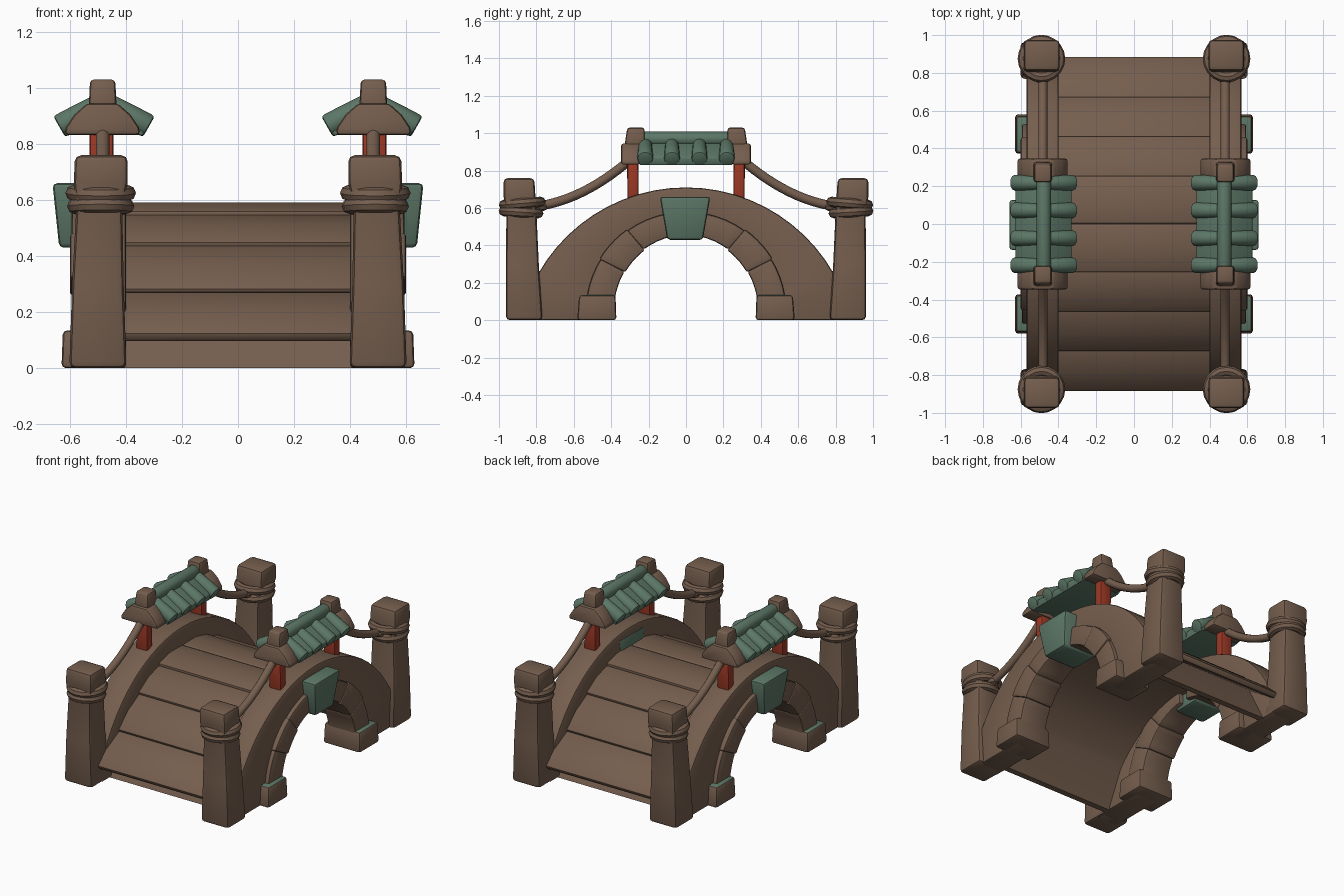
import bpy, bmesh, math
from mathutils import Vector, Matrix

if "Cube" in bpy.data.objects:
    bpy.data.objects.remove(bpy.data.objects["Cube"])


def material(name, rgb):
    m = bpy.data.materials.new(name)
    m.diffuse_color = (*rgb, 1)
    m.use_nodes = True
    m.node_tree.nodes["Principled BSDF"].inputs["Base Color"].default_value = m.diffuse_color
    return m


BROWN = material("warm brown", (0.178, 0.112, 0.076))
GREEN = material("jade green", (0.107, 0.185, 0.135))
RED = material("lacquer red", (0.33, 0.04, 0.018))


def finish(name, bm, mat, bevel=0.0, segs=2):
    bmesh.ops.recalc_face_normals(bm, faces=bm.faces)
    if bevel:
        edges = [e for e in bm.edges if e.calc_face_angle(0) > math.radians(35)]
        bmesh.ops.bevel(bm, geom=edges, offset=bevel, segments=segs, profile=0.5,
                        affect='EDGES', clamp_overlap=True)
    me = bpy.data.meshes.new(name)
    bm.to_mesh(me)
    bm.free()
    me.materials.append(mat)
    ob = bpy.data.objects.new(name, me)
    bpy.context.collection.objects.link(ob)
    bpy.ops.object.select_all(action='DESELECT')
    ob.select_set(True)
    bpy.context.view_layer.objects.active = ob
    bpy.ops.object.shade_smooth_by_angle(angle=math.radians(40))
    return ob


def loft(name, rings, mat, bevel=0.0, segs=2):
    """Skin a list of equal-length point rings and cap both ends."""
    bm = bmesh.new()
    vs = [[bm.verts.new(p) for p in r] for r in rings]
    n = len(vs[0])
    for a, b in zip(vs, vs[1:]):
        for i in range(n):
            bm.faces.new((a[i], a[(i + 1) % n], b[(i + 1) % n], b[i]))
    bm.faces.new(vs[0])
    bm.faces.new(vs[-1])
    return finish(name, bm, mat, bevel, segs)


def prism(name, yz, x0, x1, mat, bevel=0.0):
    return loft(name, [[(x, y, z) for y, z in yz] for x in (x0, x1)], mat, bevel)


def column(name, sections, mat, bevel):
    """Square column from (z, cx, cy, half_x, half_y) sections."""
    return loft(name, [[(cx + i * hx, cy + j * hy, z) for i, j in
                        ((-1, -1), (1, -1), (1, 1), (-1, 1))]
                       for z, cx, cy, hx, hy in sections], mat, bevel)


def tube(name, path, radii, mat, sides=10, bevel=0.0):
    """Round tube along points in the y-z or x-z plane."""
    path = [Vector(p) for p in path]
    rings = []
    for i, p in enumerate(path):
        d = (path[min(i + 1, len(path) - 1)] - path[max(i - 1, 0)]).normalized()
        u = d.cross(Vector((0, 1, 0) if abs(d.y) < 0.1 else (1, 0, 0))).normalized()
        v = d.cross(u)
        rings.append([p + radii[i] * (math.cos(a) * u + math.sin(a) * v)
                      for a in (math.tau * k / sides for k in range(sides))])
    return loft(name, rings, mat, bevel)


def torus(name, c, R, r, tilt, mat, n=20, m=8):
    bm = bmesh.new()
    rot = Matrix.Rotation(tilt, 3, 'X')
    vs = [[bm.verts.new(Vector(c) + rot @ Vector((
        (R + r * math.cos(b)) * math.cos(a), (R + r * math.cos(b)) * math.sin(a), r * math.sin(b))))
        for b in (math.tau * j / m for j in range(m))]
        for a in (math.tau * i / n for i in range(n))]
    for i in range(n):
        for j in range(m):
            i2, j2 = (i + 1) % n, (j + 1) % m
            bm.faces.new((vs[i][j], vs[i2][j], vs[i2][j2], vs[i][j2]))
    return finish(name, bm, mat)


def ellipse(ay, az, deg):
    a = math.radians(deg)
    return ay * math.cos(a), 0.05 + az * math.sin(a)


# deck planks, stepped along the arc
deck = [(0.0, 0.60), (0.25, 0.56), (0.46, 0.45), (0.67, 0.285), (0.882, 0.125)]
for t in (-1, 1):
    for (y0, z0), (y1, z1) in zip(deck, deck[1:]):
        d = Vector((y1 - y0, z1 - z0)).normalized()
        nrm = Vector((-d.y, d.x))
        a, b = Vector((y0, z0)) + d * 0.004, Vector((y1, z1)) + d * 0.006
        m = (a + b) / 2
        pts = [a - nrm * 0.010, m + nrm * 0.012, b + nrm * 0.003,
               b - nrm * 0.035, a - nrm * 0.05]
        prism("deck_plank", [(t * p.x, p.y) for p in pts], -0.42, 0.42, BROWN, 0.01)

# curved vault under the planks
R = 0.861
rings = []
for i in range(-13, 14):
    a = math.radians(i * 50 / 12)
    (y0, z0), (y1, z1) = [((R - h) * math.sin(a), (R - h) * math.cos(a) - 0.261)
                          for h in (0.045, 0.075)]
    if abs(i) == 13:
        y0, z0, y1, z1 = math.copysign(0.76, i), 0, math.copysign(0.72, i), 0
    rings.append([(-0.41, y0, z0), (0.41, y0, z0), (0.41, y1, z1), (-0.41, y1, z1)])
loft("deck_vault", rings, BROWN)

for s in (-1, 1):
    # arched side wall, as sections swept from end to end
    RW, CZ = 0.908, -0.198
    rings = []
    for i in range(25):
        f = -1 + i / 12
        a = math.radians(66 * f)
        oy, oz = RW * math.sin(a), RW * math.cos(a) + CZ
        iy, iz = ellipse(0.45, 0.47, 90 - 90 * f)
        if i in (0, 24):
            oy, oz, iz = math.copysign(0.85, f), 0.0, 0.0
        rings.append([(s * 0.40, oy, oz), (s * 0.568, oy, oz),
                      (s * 0.568, iy, iz), (s * 0.40, iy, iz)])
    loft("arch_wall", rings, BROWN, 0.012)

    # jade keystone, leaning outward; only the right one shows through to the deck
    key = [(-0.14, 0.66), (0.13, 0.66), (0.09, 0.43), (-0.10, 0.43)]
    x_in = 0.394 if s > 0 else 0.42
    loft("keystone", [[(s * x_in, y, z) for y, z in key],
                      [(s * (0.662 if z > 0.5 else 0.638), y, z) for y, z in key]], GREEN, 0.016)

    for t in (-1, 1):
        # arch ring stones, set close together
        for k, (a0, a1) in enumerate(((3, 31.5), (31, 54.5), (54, 86))):
            e = 0.006 * (k % 2)
            angs = [a0 + (a1 - a0) * j / 5 for j in range(6)]
            outer = [ellipse(0.535 + e, 0.53 + e, a) for a in angs]
            inner = [ellipse(0.385 - e, 0.405 - e, a) for a in reversed(angs)]
            prism("arch_stone", [(t * y, z) for y, z in outer + inner],
                  s * 0.39, s * (0.594 + e), BROWN, 0.012)
        # footing stone with mossy jade top
        foot = column("footing_stone", [(0, s * 0.495, t * 0.477, 0.135, 0.105),
                                        (0.135, s * 0.495, t * 0.474, 0.13, 0.097)], BROWN, 0.016)
        foot.data.materials.append(GREEN)
        for p in foot.data.polygons:
            if p.normal.z > 0.9:
                p.material_index = 1

        # corner post with wider head
        column("corner_post", [(0, s * 0.50, t * 0.865, 0.102, 0.098),
                               (0.30, s * 0.50, t * 0.875, 0.092, 0.088),
                               (0.57, s * 0.495, t * 0.88, 0.082, 0.08),
                               (0.66, s * 0.49, t * 0.89, 0.096, 0.085),
                               (0.76, s * 0.488, t * 0.893, 0.094, 0.082)], BROWN, 0.022)
        # rope wraps
        torus("rope_wrap", (s * 0.49, t * 0.882, 0.578), 0.092, 0.028, 0.06 * t, BROWN)
        torus("rope_wrap", (s * 0.49, t * 0.875, 0.625), 0.098, 0.028, -0.08 * t, BROWN)
        torus("rope_knot", (s * 0.485, t * 0.775, 0.61), 0.012, 0.026, 0, BROWN, 10)
        # sagging rope rail
        rope = []
        for j in range(13):
            f = j / 12
            rope.append((s * 0.483, t * (0.79 - 0.47 * f), 0.61 + 0.07 * f + 0.16 * f * f))
        tube("rope_rail", rope, [0.025] * 13, BROWN)

        # red roof post
        column("roof_post", [(0.62, s * 0.487, t * 0.283, 0.043, 0.03),
                             (0.87, s * 0.487, t * 0.285, 0.043, 0.03)], RED, 0.012)
        # rounded gable end and its cap
        prof = [(-0.135, 0.832), (0.135, 0.832), (0.13, 0.86), (0.10, 0.905), (0.055, 0.945),
                (-0.055, 0.945), (-0.10, 0.905), (-0.13, 0.86)]
        loft("gable_end", [[(s * 0.484 + x, t * y, z) for x, z in prof]
                           for y in (0.245, 0.347)], BROWN, 0.014)
        column("gable_cap", [(0.925, s * 0.483, t * 0.275, 0.05, 0.055),
                             (1.03, s * 0.483, t * 0.268, 0.045, 0.046)], BROWN, 0.014)

    # jade roof: bed, ridge and rows of flared tiles
    cx = s * 0.478
    bed = [(-0.14, 0.828), (0, 0.86), (0.14, 0.828), (0.15, 0.872), (0, 0.96), (-0.15, 0.872)]
    loft("roof_bed", [[(cx + x, y, z) for x, z in bed] for y in (-0.25, 0.25)], GREEN, 0.008)
    tube("roof_ridge", [(cx, -0.25, 0.97), (cx, 0.25, 0.97)], [0.04] * 2, GREEN, 10, 0.01)
    for y in (-0.218, -0.075, 0.072, 0.218):
        for q in (-1, 1):
            tube("roof_tile", [(cx + q * 0.02, y, 0.942), (cx + q * 0.10, y, 0.896),
                               (cx + q * 0.16, y, 0.862)], [0.036, 0.041, 0.043],
                 GREEN, 12, 0.01)
